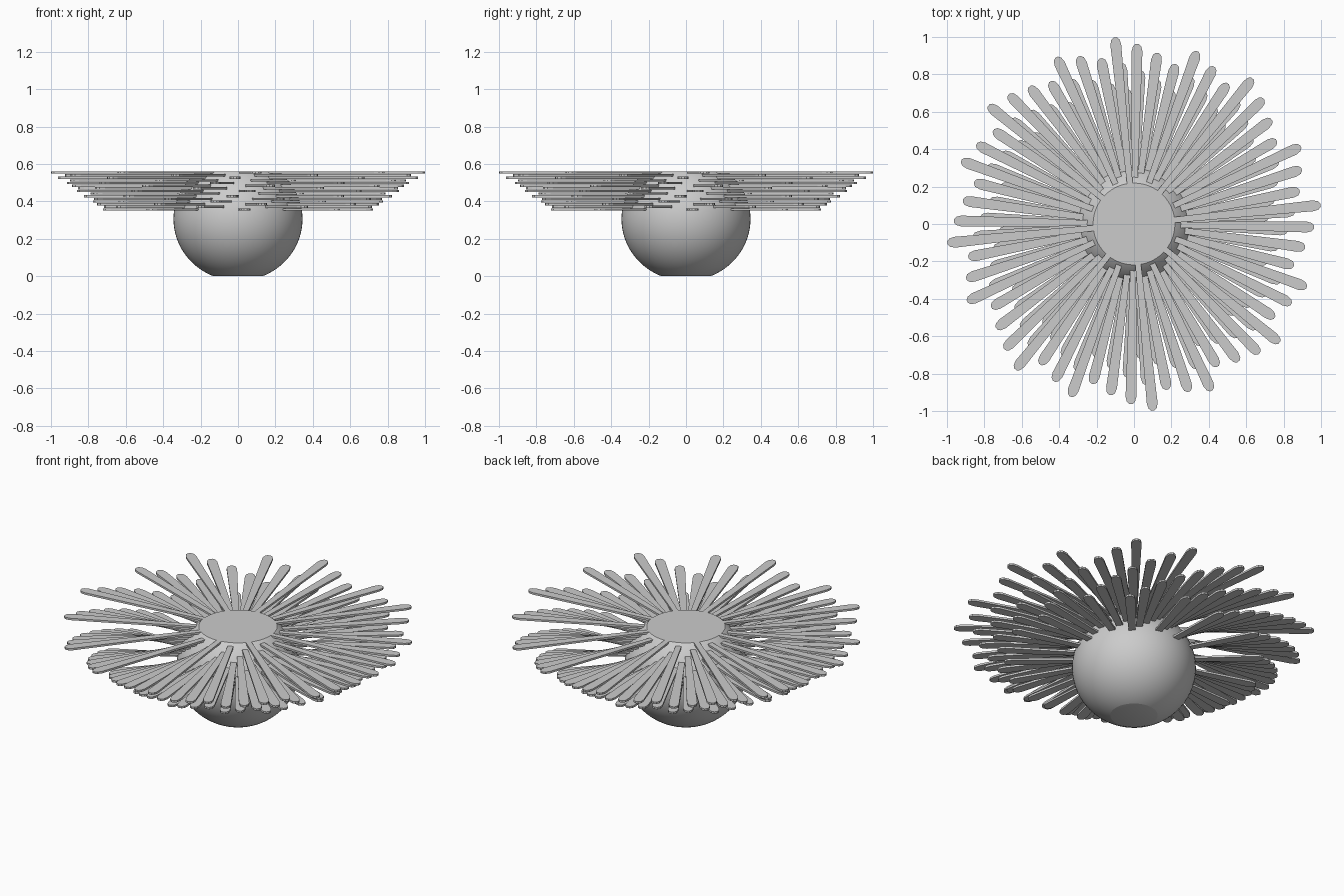
import bpy, bmesh, math
from mathutils import Matrix

cube = bpy.data.objects.get("Cube")
if cube:
    bpy.data.objects.remove(cube)

grey = bpy.data.materials.new("light_grey")
grey.use_nodes = True
grey.diffuse_color = (0.6, 0.6, 0.6, 1)
grey.node_tree.nodes["Principled BSDF"].inputs["Base Color"].default_value = (0.6, 0.6, 0.6, 1)

LAYERS, PETALS = 15, 8
TOP, THICK, STEP = 0.56, 0.012, 0.01407


def add_object(name, bm):
    bmesh.ops.recalc_face_normals(bm, faces=bm.faces)
    mesh = bpy.data.meshes.new(name)
    bm.to_mesh(mesh)
    bm.free()
    mesh.materials.append(grey)
    obj = bpy.data.objects.new(name, mesh)
    bpy.context.collection.objects.link(obj)
    return obj


# Round core, cut flat at the bottom and the top
bm = bmesh.new()
bmesh.ops.create_uvsphere(bm, u_segments=64, v_segments=40, radius=1)
bmesh.ops.transform(bm, verts=bm.verts,
                    matrix=Matrix.Translation((0, 0, 0.305)) @ Matrix.Diagonal((0.345, 0.345, 0.33, 1)))
for height, side in ((0, -1), (TOP, 1)):
    geom = bm.verts[:] + bm.edges[:] + bm.faces[:]
    cut = bmesh.ops.bisect_plane(bm, geom=geom, plane_co=(0, 0, height),
                                 plane_no=(0, 0, side), clear_outer=True)
    rim = [e for e in cut["geom_cut"] if isinstance(e, bmesh.types.BMEdge)]
    bmesh.ops.contextual_create(bm, geom=rim)
core = add_object("core", bm)
bpy.context.view_layer.objects.active = core
core.select_set(True)
bpy.ops.object.shade_smooth_by_angle(angle=math.radians(35))
core.select_set(False)


# Flat tapered petal with a chamfered tip
def add_petal(bm, length, angle, top):
    half = [(0.19, 0.015), (length - 0.04, 0.029), (length - 0.012, 0.022), (length, 0.008)]
    outline = half + [(x, -y) for x, y in reversed(half)]
    turn = Matrix.Rotation(angle, 4, "Z")
    low = [bm.verts.new(turn @ Matrix.Translation((x, y, top - THICK)).to_translation())
           for x, y in outline]
    face = bm.faces.new(low)
    raised = bmesh.ops.extrude_face_region(bm, geom=[face])["geom"]
    bmesh.ops.translate(bm, vec=(0, 0, THICK),
                        verts=[v for v in raised if isinstance(v, bmesh.types.BMVert)])


# Rings of petals, each lower ring shorter and turned further
for layer in range(LAYERS):
    bm = bmesh.new()
    start = math.radians(5.8 + 19.1 * layer)
    for i in range(PETALS):
        add_petal(bm, 1.003 - 0.02 * layer, start + i * math.tau / PETALS, TOP - layer * STEP)
    add_object(f"petal_ring_{layer + 1}", bm)
